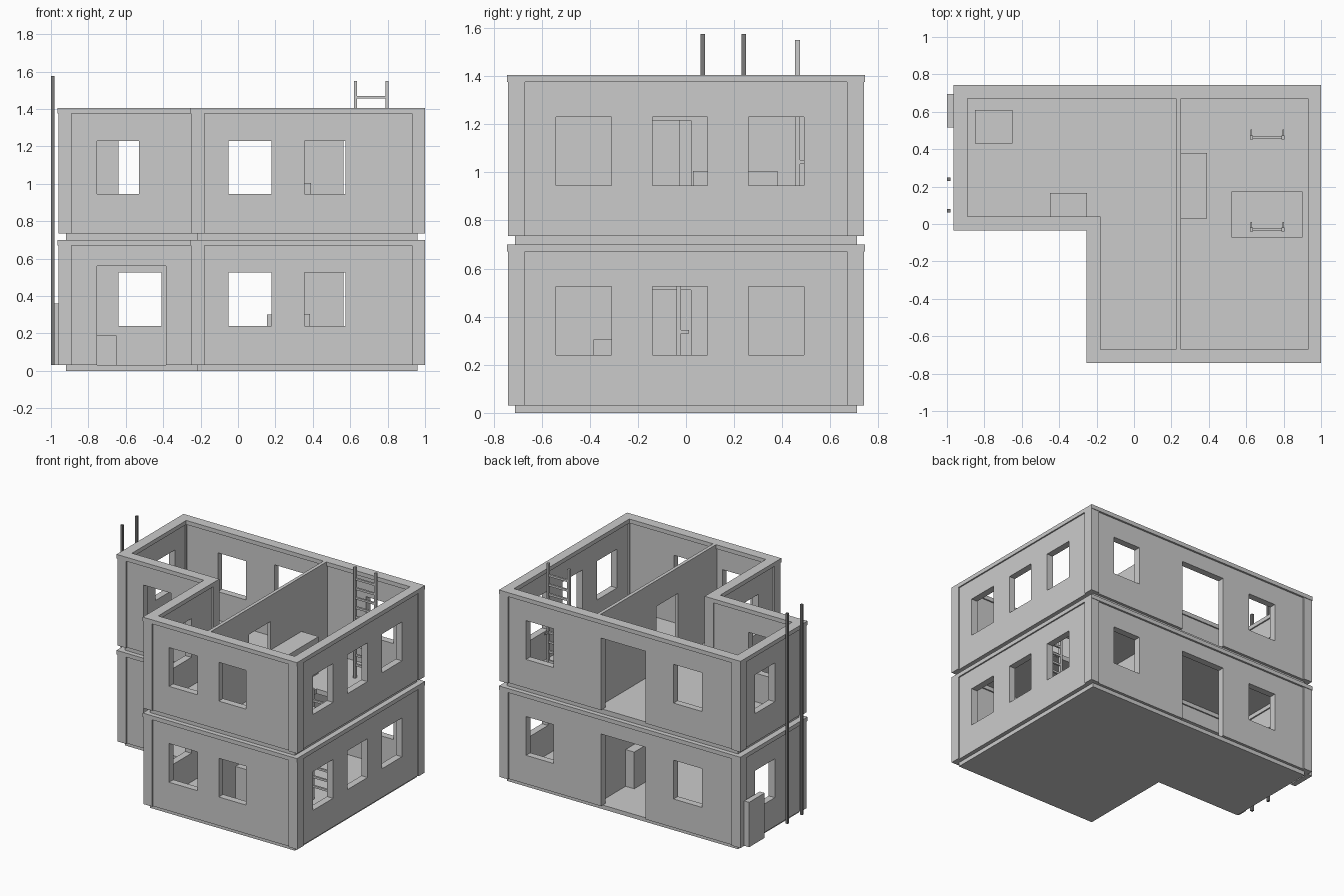
import bpy
import bmesh
from mathutils import Vector

cube = bpy.data.objects.get("Cube")
if cube:
    bpy.data.objects.remove(cube, do_unlink=True)


def material(name, value):
    mat = bpy.data.materials.new(name)
    mat.use_nodes = True
    colour = (value, value, value, 1)
    mat.diffuse_color = colour
    mat.node_tree.nodes["Principled BSDF"].inputs["Base Color"].default_value = colour
    return mat


GREY = material("plain grey", 0.6)
DARK = material("dark grey", 0.2)


def finish(name, bm, mat=GREY):
    bmesh.ops.recalc_face_normals(bm, faces=bm.faces[:])
    mesh = bpy.data.meshes.new(name)
    bm.to_mesh(mesh)
    bm.free()
    mesh.materials.append(mat)
    obj = bpy.data.objects.new(name, mesh)
    bpy.context.collection.objects.link(obj)
    return obj


def add_box(bm, lo, hi):
    lo, hi = Vector(lo), Vector(hi)
    made = bmesh.ops.create_cube(bm, size=1)["verts"]
    for v in made:
        v.co = (lo + hi) / 2 + v.co * (hi - lo)


def box(name, lo, hi, mat=GREY):
    bm = bmesh.new()
    add_box(bm, lo, hi)
    return finish(name, bm, mat)


def sheet(name, rect, holes, place, push):
    """Flat sheet in (u, v) with rectangular openings, thickened along push."""
    u0, u1, v0, v1 = rect
    us = sorted({u0, u1} | {u for h in holes for u in h[:2] if u0 < u < u1})
    vs = sorted({v0, v1} | {v for h in holes for v in h[2:] if v0 < v < v1})
    bm = bmesh.new()
    grid = {}

    def vert(u, v):
        if (u, v) not in grid:
            grid[u, v] = bm.verts.new(place(u, v))
        return grid[u, v]

    for a, b in zip(us, us[1:]):
        for c, d in zip(vs, vs[1:]):
            mu, mv = (a + b) / 2, (c + d) / 2
            if any(h[0] < mu < h[1] and h[2] < mv < h[3] for h in holes):
                continue
            bm.faces.new([vert(a, c), vert(b, c), vert(b, d), vert(a, d)])
    extruded = bmesh.ops.extrude_face_region(bm, geom=bm.faces[:], use_keep_orig=True)
    moved = [g for g in extruded["geom"] if isinstance(g, bmesh.types.BMVert)]
    bmesh.ops.translate(bm, verts=moved, vec=push)
    return finish(name, bm)


def wall(name, axis, centre, span, base, openings, thick=0.05, height=0.64):
    """Upright wall along 'x' or 'y'; openings are (start, end, bottom, top)."""
    start = centre - thick / 2
    if axis == "x":
        place, push = (lambda u, v: (u, start, v + base)), (0, thick, 0)
    else:
        place, push = (lambda u, v: (start, u, v + base)), (thick, 0, 0)
    return sheet(name, (span[0], span[1], 0, height), openings, place, push)


def window(a, b):
    return (a, b, 0.21, 0.495)


def ladder(name, y, base):
    bm = bmesh.new()
    left, right, t = 0.62, 0.805, 0.016
    for x in (left, right - t):
        add_box(bm, (x, y, base), (x + t, y + 0.02, base + 0.815))
        # short stand-off bracket on each rail
        add_box(bm, (x + 0.004, y + 0.02, base + 0.3), (x + 0.012, y + 0.052, base + 0.315))
    for i in range(10):
        z = base + 0.09 + i * 0.07
        add_box(bm, (left + t, y + 0.003, z), (right - t, y + 0.017, z + 0.015))
    return finish(name, bm)


POSTS = [(-0.925, 0.705), (0.965, 0.705), (0.965, -0.705),
         (-0.215, -0.705), (-0.215, 0.005), (-0.925, 0.005)]
STAIR_HOLE = (0.52, 0.9, -0.07, 0.17)

for level, base in (("lower", 0.03), ("upper", 0.735)):
    lower = level == "lower"

    # Floor slab, set back from the walls
    slab_holes = [(-2, -0.22, -2, 0.0)]
    slab_z = 0.0 if lower else 0.70
    if not lower:
        slab_holes.append(STAIR_HOLE)
    sheet(level + "_floor_slab", (-0.92, 0.96, -0.71, 0.71), slab_holes,
          lambda u, v: (u, v, slab_z), (0, 0, base - slab_z))

    # Corner posts
    for i, (x, y) in enumerate(POSTS):
        box(f"{level}_corner_post_{i + 1}", (x - 0.035, y - 0.035, base),
            (x + 0.035, y + 0.035, base + 0.64))

    # Ring beam
    sheet(level + "_ring_beam", (-0.964, 1.0, -0.744, 0.744),
          [(-2, -0.254, -2, -0.034), (-0.89, 0.93, 0.04, 0.67), (-0.18, 0.93, -0.67, 0.67)],
          lambda u, v: (u, v, base + 0.64), (0, 0, 0.03))

    # Outer walls
    wall(level + "_front_wall", "x", -0.705, (-0.18, 0.93), base,
         [window(-0.05, 0.18), window(0.355, 0.575)])
    wall(level + "_back_wall", "x", 0.705, (-0.89, 0.93), base,
         [window(-0.64, -0.41), (-0.18, 0.18, 0, 0.53), window(0.565, 0.79)])
    wall(level + "_long_side_wall", "y", 0.965, (-0.67, 0.67), base,
         [window(-0.54, -0.31), window(-0.14, 0.09), window(0.26, 0.49)])
    wall(level + "_short_side_wall", "y", -0.925, (0.04, 0.67), base, [window(0.325, 0.555)])
    entrance = (-0.755, -0.385, 0, 0.53) if lower else window(-0.755, -0.53)
    wall(level + "_recess_front_wall", "x", 0.005, (-0.89, -0.25), base, [entrance])
    wall(level + "_recess_side_wall", "y", -0.215, (-0.67, -0.03), base, [window(-0.5, -0.27)])

    # Inner partition with a doorway
    wall(level + "_partition", "y", 0.2375, (-0.68, 0.68), base,
         [(-0.23, 0.02, 0, 0.48)], thick=0.025, height=0.67)

    # Ladder and low table
    ladder(level + "_ladder", -0.04 if lower else 0.453, base)
    box(level + "_low_table", (-0.85, 0.43, base), (-0.65, 0.61, base + 0.16))

# Loose furniture blocks
box("upper_counter", (0.25, 0.03, 0.735), (0.39, 0.38, 1.005))
box("upper_bench", (-0.45, 0.03, 0.735), (-0.25, 0.165, 0.895))
box("lower_cabinet", (0.25, -0.385, 0.03), (0.385, -0.24, 0.305))
box("lower_counter", (0.155, 0.03, 0.03), (0.225, 0.38, 0.30))

# Outside box and two tall poles
box("outside_box", (-1.0, 0.515, 0.03), (-0.96, 0.695, 0.36))
for i, y in enumerate((0.07, 0.24)):
    box(f"tall_pole_{i + 1}", (-1.0, y - 0.009, 0.03), (-0.982, y + 0.009, 1.575), DARK)
